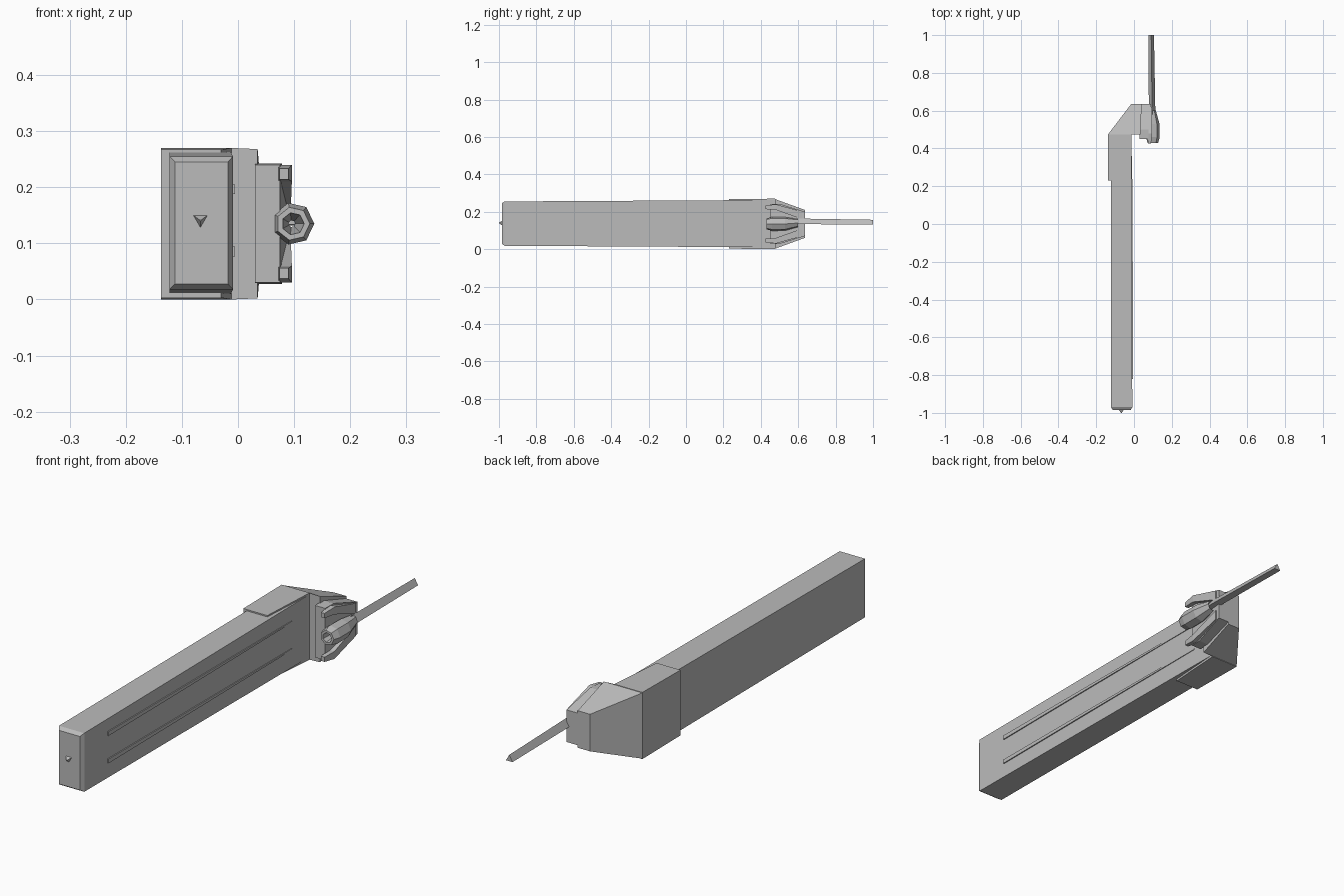
import bpy
import bmesh
from math import cos, sin, pi

cube = bpy.data.objects.get("Cube")
if cube:
    bpy.data.objects.remove(cube, do_unlink=True)

grey = bpy.data.materials.new("plain grey")
grey.use_nodes = True
grey.diffuse_color = (0.5, 0.5, 0.5, 1)
grey.node_tree.nodes["Principled BSDF"].inputs["Base Color"].default_value = (0.5, 0.5, 0.5, 1)


def loft(name, sections, closed=False):
    """Skin matching (y, outline) sections; cap the ends, or join last to first."""
    bm = bmesh.new()
    rings = [[bm.verts.new((x, y, z)) for x, z in pts] for y, pts in sections]
    n = len(rings[0])
    pairs = list(zip(rings, rings[1:]))
    if closed:
        pairs.append((rings[-1], rings[0]))
    else:
        bm.faces.new(rings[0])
        bm.faces.new(rings[-1])
    for a, b in pairs:
        for i in range(n):
            j = (i + 1) % n
            bm.faces.new((a[i], a[j], b[j], b[i]))
    bmesh.ops.recalc_face_normals(bm, faces=bm.faces)
    mesh = bpy.data.meshes.new(name)
    bm.to_mesh(mesh)
    bm.free()
    mesh.materials.append(grey)
    obj = bpy.data.objects.new(name, mesh)
    bpy.context.collection.objects.link(obj)
    return obj


def rect(x0, x1, z0, z1):
    return [(x0, z0), (x1, z0), (x1, z1), (x0, z1)]


def ngon(x, z, r, n, turn=0.0):
    return [(x + r * cos(turn + 2 * pi * i / n), z + r * sin(turn + 2 * pi * i / n))
            for i in range(n)]


MID = 0.135

# Long tapering body with a softened front end
loft("body", [
    (-0.985, rect(-0.112, -0.018, 0.028, 0.245)),
    (-0.97, rect(-0.122, -0.009, 0.018, 0.255)),
    (0.474, rect(-0.122, -0.013, 0.01, 0.263)),
])

# Small pointed stud on the front end
loft("front_stud", [
    (-1.0, ngon(-0.067, 0.141, 0.002, 3, -pi / 2)),
    (-0.983, ngon(-0.067, 0.143, 0.016, 3, -pi / 2)),
])

# Two slim raised rails along the side
for label, z in (("lower", 0.086), ("upper", 0.197)):
    loft(label + "_rail", [
        (-0.82, rect(-0.02, -0.005, z - 0.009, z + 0.008)),
        (-0.3, rect(-0.02, -0.006, z - 0.006, z + 0.006)),
        (0.36, rect(-0.02, -0.01, z - 0.003, z + 0.003)),
    ])

# Rear mount: sleeve, step to the side, then a tapering elbow
loft("rear_mount", [
    (0.23, rect(-0.137, -0.03, 0.003, 0.267)),
    (0.475, rect(-0.137, -0.012, 0.0, 0.27)),
    (0.475, rect(-0.137, 0.035, 0.002, 0.268)),
    (0.635, rect(-0.015, 0.04, 0.06, 0.21)),
])

# Side bracket carrying the ring and rod
loft("side_bracket", [
    (0.45, rect(0.03, 0.075, 0.03, 0.24)),
    (0.5, rect(0.03, 0.078, 0.028, 0.242)),
    (0.635, rect(0.03, 0.09, 0.07, 0.2)),
])

# Tapered prongs above and below the ring
for label, s in (("lower", -1), ("upper", 1)):
    loft(label + "_prong", [
        (0.425, rect(0.074, 0.09, MID + s * 0.079, MID + s * 0.098)),
        (0.48, rect(0.07, 0.096, MID + s * 0.075, MID + s * 0.105)),
        (0.62, rect(0.07, 0.094, MID + s * 0.025, MID + s * 0.066)),
    ])

# Faceted hollow socket around the rod end
loft("ring_socket", [
    (0.43, ngon(0.098, MID, 0.02, 7)),
    (0.43, ngon(0.098, MID, 0.03, 7)),
    (0.46, ngon(0.098, MID, 0.038, 7)),
    (0.53, ngon(0.098, MID, 0.037, 7)),
    (0.6, ngon(0.094, 0.14, 0.022, 7)),
    (0.57, ngon(0.096, MID, 0.006, 7)),
], closed=True)

# Thin three-sided rod reaching backwards
loft("rear_rod", [
    (0.58, ngon(0.096, 0.144, 0.02, 3, pi / 2)),
    (1.0, ngon(0.091, 0.14, 0.017, 3, pi / 2)),
])
